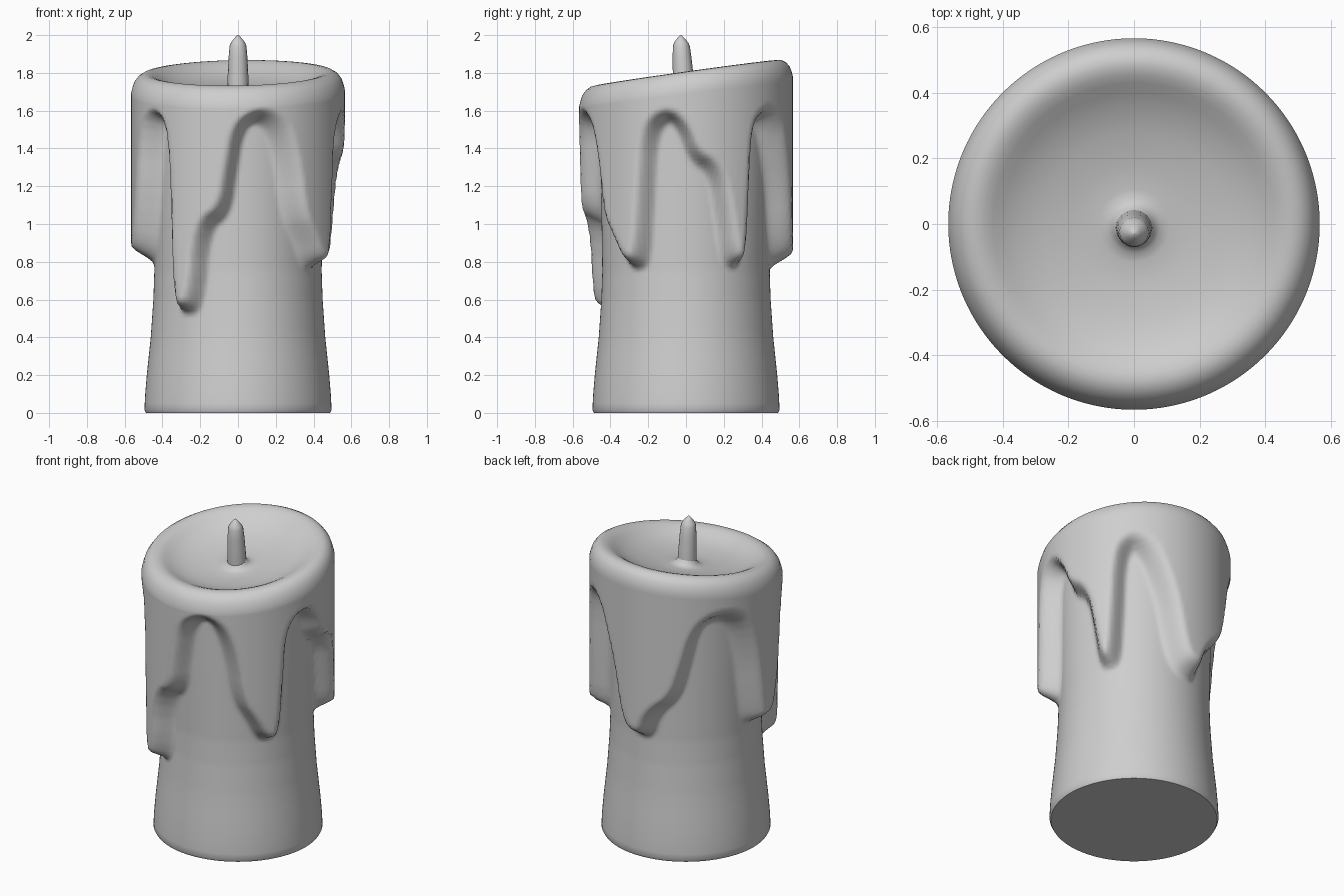
import bpy, math

if "Cube" in bpy.data.objects:
    bpy.data.objects.remove(bpy.data.objects["Cube"])

wax = bpy.data.materials.new("wax grey")
wax.diffuse_color = (0.62, 0.62, 0.62, 1)
wax.use_nodes = True
wax.node_tree.nodes["Principled BSDF"].inputs["Base Color"].default_value = wax.diffuse_color

# Lower edge of the melted wax: angle in degrees, height
DRIPS = [(-180, .81), (-165, .83), (-156, 1.1), (-150, 1.5), (-141, 1.58), (-135, 1.4),
         (-133, .57), (-124, .53), (-114, .57), (-110, .98), (-96, 1.06), (-92, 1.3),
         (-88, 1.5), (-79, 1.56), (-70, 1.51), (-62, 1.33), (-57, 1.05), (-48, .92),
         (-41, .8), (-33, .77), (-25, .81), (-22, 1.2), (-20, 1.48), (-11, 1.57),
         (-3, 1.5), (3, 1.35), (16, 1.28), (21, 1.05), (25, .82), (32, .78), (39, .81),
         (41, 1.1), (43, 1.5), (49, 1.57), (56, 1.52), (63, 1.38), (70, 1.2), (75, .95),
         (81, .82), (90, .78), (99, .79), (105, .95), (120, 1.06), (127, 1.28),
         (133, 1.5), (143, 1.57), (157, 1.54), (166, 1.3), (171, .95), (174, .83)]
LOOP = [(a - 360, z) for a, z in DRIPS[-6:]] + DRIPS + [(a + 360, z) for a, z in DRIPS[:6]]
for _ in range(2):              # cut the corners to round the drips
    LOOP = [(a0 + (a1 - a0) * f, z0 + (z1 - z0) * f)
            for (a0, z0), (a1, z1) in zip(LOOP, LOOP[1:]) for f in (.25, .75)]
# Width of the step from wax to core, by angle
SOFT = [(-180, .11), (-150, .085), (-85, .085), (-62, .14), (-48, .09), (0, .085), (46, .085),
        (64, .14), (85, .11), (130, .09), (162, .14), (180, .11)]
CORE = [(0, .487), (.015, .495), (.08, .493), (.2, .483), (.4, .462), (.6, .448), (.75, .443), (1.2, .45), (2, .46)]
RIM = [(.56, -.075), (.55, -.045), (.53, -.018), (.505, -.003), (.48, 0), (.455, -.005), (.43, -.017),
       (.4, -.035), (.35, -.06), (.28, -.08), (.18, -.096), (.11, -.1), (.08, -.096), (.062, -.082), (.05, -.06)]
OUTER = .566
ARC = math.radians(1) * .52     # surface length of one degree


def lerp(table, x):
    for (x0, y0), (x1, y1) in zip(table, table[1:]):
        if x <= x1:
            return y0 + (y1 - y0) * (x - x0) / (x1 - x0)
    return table[-1][1]


def edge_distance(deg, z, near, edge_z):
    """Signed distance to the drip edge, positive inside the melted wax."""
    best = 9.0
    for (a0, z0), (a1, z1) in near:
        px, pz = (deg - a0) * ARC, z - z0
        dx, dz = (a1 - a0) * ARC, z1 - z0
        t = max(0, min(1, (px * dx + pz * dz) / (dx * dx + dz * dz)))
        best = min(best, math.hypot(px - t * dx, pz - t * dz))
    return best if z > edge_z else -best


def side_radius(deg, z, near, edge_z, soft):
    core = lerp(CORE, z)
    t = edge_distance(deg, z, near, edge_z) / soft + .3
    t = max(0, min(1, t, ))
    t = t * t * (3 - 2 * t)
    return core + (OUTER - core) * t


def make_object(name, verts, faces):
    mesh = bpy.data.meshes.new(name)
    mesh.from_pydata(verts, [], faces)
    mesh.update()
    mesh.materials.append(wax)
    ob = bpy.data.objects.new(name, mesh)
    bpy.context.collection.objects.link(ob)
    bpy.ops.object.select_all(action='DESELECT')
    ob.select_set(True)
    bpy.context.view_layer.objects.active = ob
    bpy.ops.object.shade_smooth_by_angle(angle=math.radians(60))
    return ob


def skin_rings(rings):
    """Join equal closed rings with quads and cap both ends."""
    n = len(rings[0])
    verts = [v for r in rings for v in r]
    faces = [(k * n + i, k * n + (i + 1) % n, (k + 1) * n + (i + 1) % n, (k + 1) * n + i)
             for k in range(len(rings) - 1) for i in range(n)]
    faces.append(tuple(reversed(range(n))))
    faces.append(tuple(range(len(verts) - n, len(verts))))
    return verts, faces


def rim_height(x, y):
    return 1.80 + .14 * y + .015 * x


# Candle body: dripping side wall, slanted rim and melted bowl
SEG = 180
ROWS = [0, .015, .05, .1, .2, .3, .4, .45] + [.48 + .02 * i for i in range(62)]
TOP = ROWS[-1]
angles = [-180 + 360 * i / SEG for i in range(SEG)]
rings = [[] for _ in ROWS]
for a in angles:
    c, s = math.cos(math.radians(a)), math.sin(math.radians(a))
    near = [p for p in zip(LOOP, LOOP[1:]) if p[1][0] > a - 20 and p[0][0] < a + 20]
    edge_z, soft = lerp(LOOP, a), lerp(SOFT, a)
    # upper rows slide to follow the slanted rim
    slide = rim_height(c * OUTER, s * OUTER) - .1 - TOP
    for ring, z in zip(rings, ROWS):
        z += slide * max(0, (z - 1.5) / (TOP - 1.5))
        r = side_radius(a, z, near, edge_z, soft)
        ring.append((r * c, r * s, z))
for r, dz in RIM:
    cy = -.012 * max(0, 1 - r / .2)     # bowl centre follows the wick
    ring = []
    for a in angles:
        x, y = r * math.cos(math.radians(a)), cy + r * math.sin(math.radians(a))
        ring.append((x, y, rim_height(x, y) + dz))
    rings.append(ring)
make_object("candle_body", *skin_rings(rings))

# Wick: slight taper, pointed tip
WICK = [(.056, 1.7), (.056, 1.74), (.054, 1.8), (.05, 1.88), (.045, 1.94), (.038, 1.96),
        (.02, 1.983), (.004, 2.0)]
wick_rings = []
for r, z in WICK:
    cy = -.01 - .06 * (z - 1.7)
    wick_rings.append([(r * math.cos(math.tau * i / 16), cy + r * math.sin(math.tau * i / 16), z)
                       for i in range(16)])
make_object("wick", *skin_rings(wick_rings))
